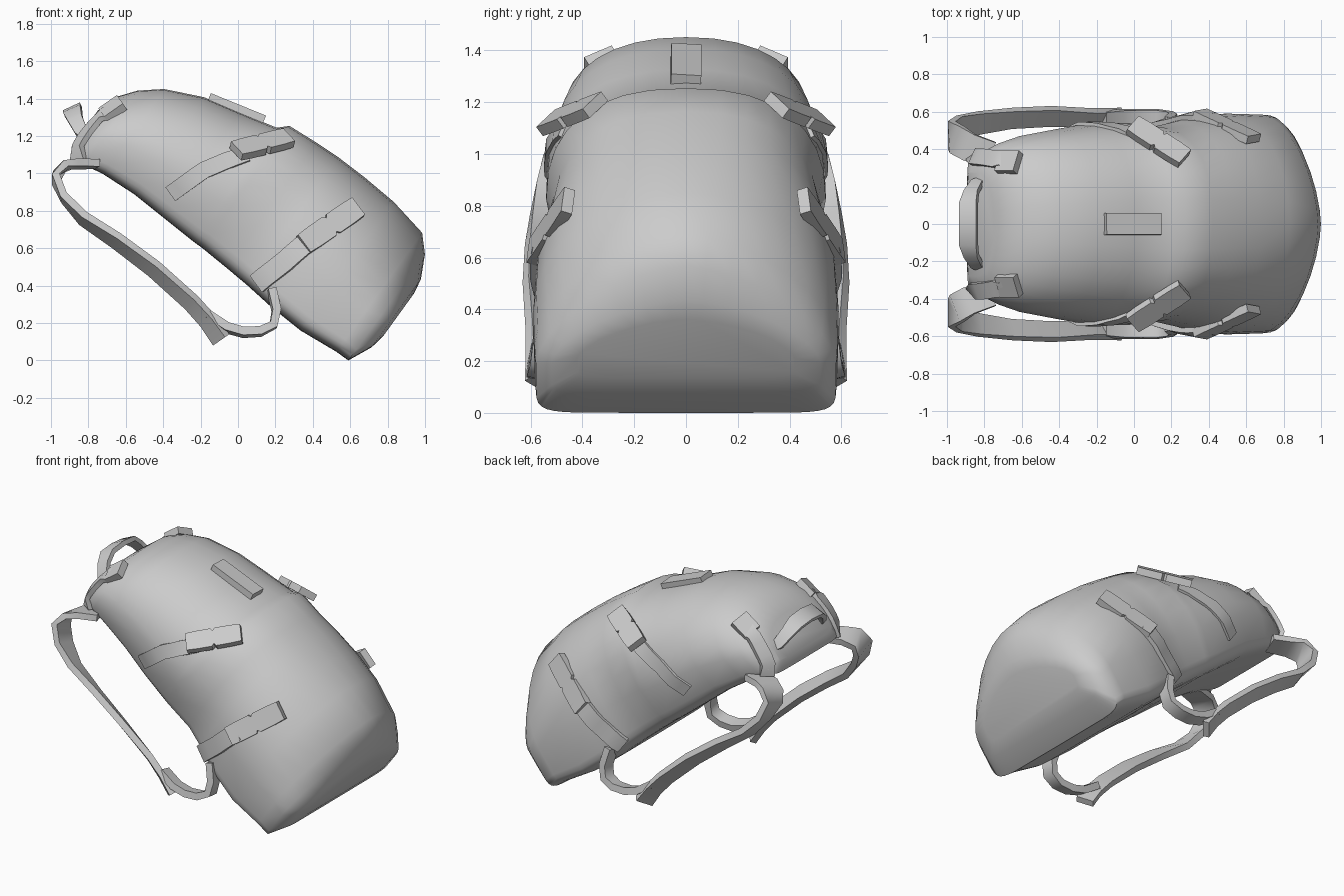
import bpy, bmesh, math
from mathutils import Vector
from mathutils.bvhtree import BVHTree

cube = bpy.data.objects.get("Cube")
if cube:
    bpy.data.objects.remove(cube, do_unlink=True)

grey = bpy.data.materials.new("plain_grey")
grey.use_nodes = True
GREY = (0.6, 0.6, 0.6, 1)
grey.diffuse_color = GREY
grey.node_tree.nodes["Principled BSDF"].inputs["Base Color"].default_value = GREY


def loft(name, rings, angle):
    """Skin a list of closed rings, cap both ends and shade smooth."""
    bm = bmesh.new()
    vs = [[bm.verts.new(p) for p in ring] for ring in rings]
    n = len(vs[0])
    for a, b in zip(vs, vs[1:]):
        for i in range(n):
            j = (i + 1) % n
            bm.faces.new((a[i], a[j], b[j], b[i]))
    bm.faces.new(vs[0])
    bm.faces.new(vs[-1])
    bmesh.ops.recalc_face_normals(bm, faces=bm.faces)
    me = bpy.data.meshes.new(name)
    bm.to_mesh(me)
    bm.free()
    me.materials.append(grey)
    me.shade_smooth()
    me.set_sharp_from_angle(angle=math.radians(angle))
    ob = bpy.data.objects.new(name, me)
    bpy.context.collection.objects.link(ob)
    return ob


# Bag body sections along the tilted long axis:
# u, back depth, front depth, half width, back taper, front roundness
SECTIONS = [
    (-0.075, 0.22, 0.50, 0.42, 1.0, 1.6), (-0.06, 0.13, 0.58, 0.52, 1.0, 1.6),
    (0.00, 0.00, 0.70, 0.58, 1.0, 1.6), (0.08, 0.00, 0.785, 0.585, 1.0, 1.7),
    (0.30, -0.02, 0.83, 0.59, 1.0, 2.0), (0.50, -0.01, 0.845, 0.58, 0.96, 2.15),
    (0.68, 0.01, 0.85, 0.545, 0.92, 2.3), (0.82, 0.02, 0.845, 0.52, 0.90, 2.4),
    (0.99, 0.03, 0.833, 0.54, 0.88, 2.4), (1.04, 0.03, 0.785, 0.54, 0.87, 2.4),
    (1.25, 0.04, 0.735, 0.535, 0.85, 2.25), (1.45, 0.05, 0.69, 0.505, 0.85, 2.2),
    (1.65, 0.04, 0.60, 0.47, 0.85, 2.2), (1.76, 0.02, 0.51, 0.43, 0.87, 2.2),
    (1.83, 0.00, 0.42, 0.385, 0.9, 2.2), (1.87, 0.06, 0.30, 0.28, 1.0, 2.2),
]


def body_ring(u, back, front, half, taper, power):
    """Domed front, flat back panel with tight corners."""
    mid = back + 0.34 * (front - back)
    ring = []
    for i in range(32):
        a = math.tau * i / 32
        c, s = math.cos(a), math.sin(a)
        e = 2 / power if s > 0 else 2 / 9
        h = math.copysign(abs(s) ** e, s)
        y = half * math.copysign(abs(c) ** e, c)
        if s < 0:
            y *= 1 + (taper - 1) * abs(h)
        w = mid + ((front - mid) if s > 0 else (mid - back)) * h
        ring.append(Vector((0.59 - 0.81 * u + 0.585 * w, y, 0.585 * u + 0.81 * w)))
    return ring


body = loft("bag_body", [body_ring(*s) for s in SECTIONS], 60)
bvh = BVHTree.FromPolygons([v.co for v in body.data.vertices],
                           [p.vertices[:] for p in body.data.polygons])


def tangents(pts):
    last = len(pts) - 1
    return [(pts[min(i + 1, last)] - pts[max(i - 1, 0)]).normalized() for i in range(last + 1)]


def ribbon(name, pts, sides, halves, thick, angle=40):
    """Flat band with its own width direction and half width at each point."""
    rings = []
    for p, t, s, h in zip(pts, tangents(pts), sides, halves):
        s = (s - t * s.dot(t)).normalized()
        n = t.cross(s) * thick / 2
        s = s * h
        rings.append([p + s + n, p - s + n, p - s - n, p + s - n])
    return loft(name, rings, angle)


def along(path, f):
    """Point at fraction f of a polyline."""
    x = f * (len(path) - 1)
    i = min(int(x), len(path) - 2)
    return path[i].lerp(path[i + 1], x - i)


def surface_band(name, path, half, thick, lift):
    """Webbing laid on the bag surface."""
    pts, norms = [], []
    for i in range(9):
        co, no, _, _ = bvh.find_nearest(along(path, i / 8))
        pts.append(co + no * lift)
        norms.append(no)
    sides = [n.cross(t) for n, t in zip(norms, tangents(pts))]
    ribbon(name, pts, sides, [half] * 9, thick)


def rigid_band(name, start, end, fracs, halves, thick):
    """Straight stiff piece lying parallel to the bag surface."""
    no = bvh.find_nearest((start + end) / 2)[1]
    side = no.cross(end - start)
    ribbon(name, [start.lerp(end, f) for f in fracs], [side] * len(fracs), halves, thick)


def vecs(points, sy):
    return [Vector((x, y * sy, z)) for x, y, z in points]


BUCKLE_F = [0, 0.2, 0.46, 0.5, 0.54, 0.8, 1]
BUCKLE_H = [0.058, 0.062, 0.062, 0.045, 0.062, 0.062, 0.058]

for sy, side in ((-1, "front"), (1, "back")):
    # Compression straps with two-part buckles
    surface_band("upper_strap_" + side,
                 vecs([(-0.36, 0.50, 0.89), (-0.18, 0.55, 1.02), (0.05, 0.50, 1.12)], sy),
                 0.045, 0.03, 0.0)
    rigid_band("upper_buckle_" + side,
               *vecs([(-0.01, 0.53, 1.12), (0.27, 0.35, 1.19)], sy),
               BUCKLE_F, BUCKLE_H, 0.045)
    surface_band("lower_strap_" + side,
                 vecs([(0.10, 0.52, 0.41), (0.25, 0.58, 0.53), (0.40, 0.56, 0.655)], sy),
                 0.055, 0.035, 0.01)
    rigid_band("lower_buckle_" + side,
               *vecs([(0.35, 0.59, 0.62), (0.64, 0.455, 0.82)], sy),
               BUCKLE_F, BUCKLE_H, 0.045)
    # Short adjuster strap and buckle at the top corner
    surface_band("top_adjuster_" + side,
                 vecs([(-0.64, 0.33, 1.38), (-0.75, 0.34, 1.24), (-0.84, 0.34, 1.09)], sy),
                 0.045, 0.03, 0.01)
    rigid_band("top_buckle_" + side,
               *vecs([(-0.62, 0.33, 1.38), (-0.72, 0.33, 1.31)], sy),
               [0, 0.5, 1], [0.06] * 3, 0.045)
    # Padded shoulder strap
    pad = vecs([(-0.76, 0.37, 1.05), (-0.88, 0.41, 1.05), (-0.945, 0.45, 1.03),
                (-0.975, 0.475, 0.97), (-0.93, 0.51, 0.87), (-0.83, 0.54, 0.76),
                (-0.65, 0.565, 0.64), (-0.45, 0.575, 0.49), (-0.25, 0.57, 0.31),
                (-0.16, 0.57, 0.21), (-0.09, 0.57, 0.11)], sy)
    tilt = [0.1, 0.1, 0.1, 0.05, 0.1, 0.3, 0.5, 0.6, 0.8, 0.9, 0.9]
    ribbon("shoulder_strap_" + side, pad,
           [Vector((0.7 * k, sy, k)) for k in tilt],
           [0.07, 0.075, 0.08, 0.08, 0.07, 0.06, 0.055, 0.055, 0.05, 0.05, 0.055], 0.04, 60)
    # Webbing joining the shoulder strap to the bag
    web = vecs([(-0.16, 0.56, 0.24), (-0.06, 0.57, 0.175), (0.03, 0.57, 0.15),
                (0.12, 0.57, 0.155), (0.19, 0.56, 0.19), (0.205, 0.55, 0.27),
                (0.18, 0.53, 0.38)], sy)
    ribbon("lower_webbing_" + side, web, [Vector((0.1, sy, 0.2))] * 7, [0.042] * 7, 0.045, 60)

# Grab handle at the top end
handle = vecs([(-0.80, 0.24, 1.20), (-0.84, 0.22, 1.23), (-0.87, 0.17, 1.29),
               (-0.885, 0.11, 1.335), (-0.885, 0, 1.345)], 1)
handle += [Vector((p.x, -p.y, p.z)) for p in handle[-2::-1]]
ribbon("grab_handle", handle, [Vector((0.9, 0, 0.42))] * 9,
       [0.03, 0.035, 0.04, 0.05, 0.05, 0.05, 0.04, 0.035, 0.03], 0.03)

# Raised tab on the top centre line
rigid_band("centre_tab", Vector((-0.155, 0, 1.405)), Vector((0.14, 0, 1.285)),
           [0, 0.5, 1], [0.058] * 3, 0.045)
